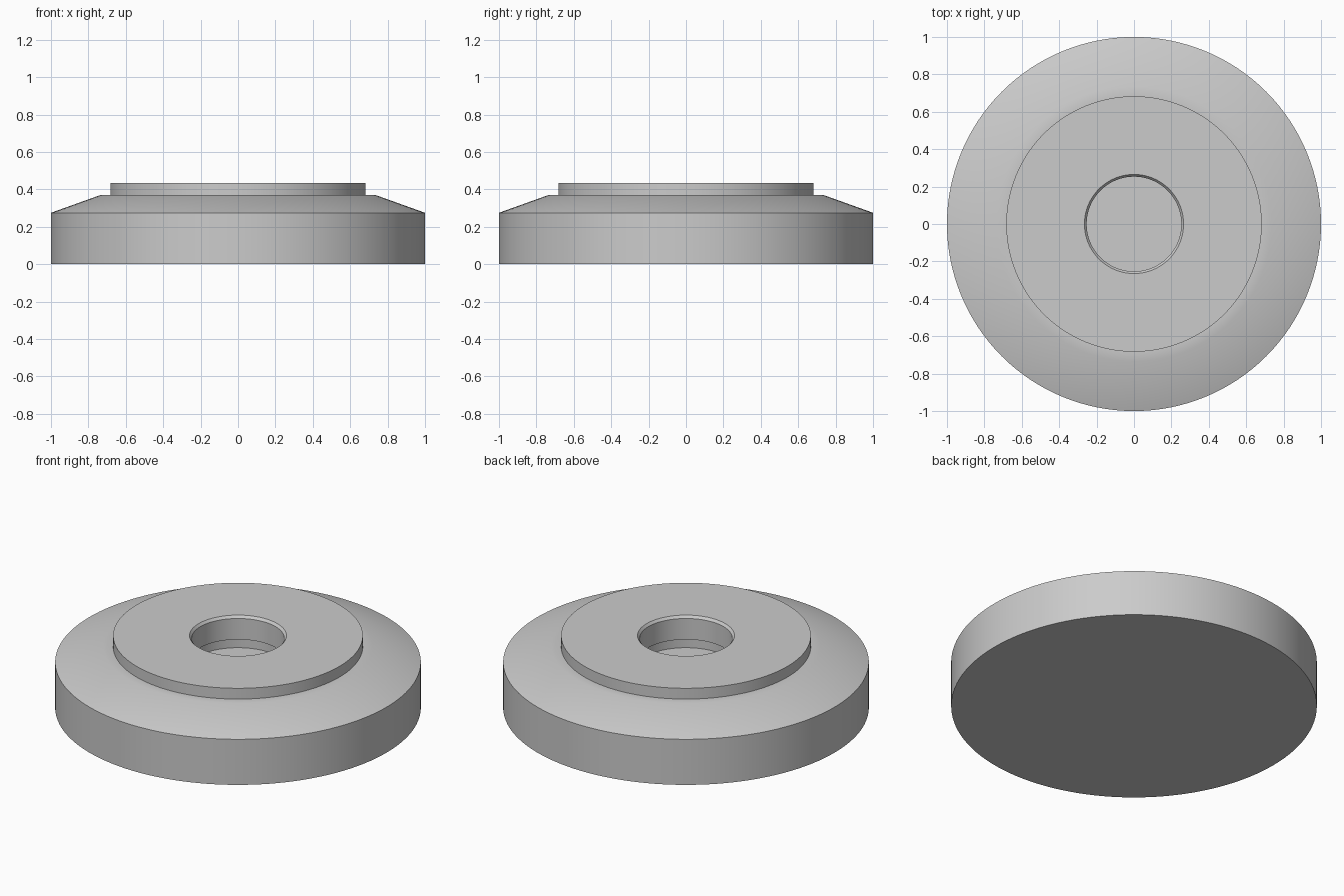
import bpy, bmesh, math

cube = bpy.data.objects.get("Cube")
if cube:
    bpy.data.objects.remove(cube, do_unlink=True)

SEGMENTS = 128

# Plain grey material
grey = bpy.data.materials.new("plain_grey")
grey.use_nodes = True
colour = (0.6, 0.6, 0.6, 1.0)
grey.diffuse_color = colour
grey.node_tree.nodes["Principled BSDF"].inputs["Base Color"].default_value = colour

# Half section (radius, height): base, rim, sloped shoulder, raised boss, blind bore
profile = [
    (0.0, 0.0), (1.0, 0.0), (1.0, 0.275),      # base and outer rim
    (0.735, 0.37), (0.683, 0.37),              # slope and narrow ledge
    (0.683, 0.435), (0.265, 0.435),            # boss
    (0.253, 0.42), (0.253, 0.293),             # chamfer and bore wall
    (0.272, 0.293), (0.272, 0.235),            # undercut groove
    (0.0, 0.235),                              # bore floor
]


def lathe(name, points, material):
    """Spin a half section around z into a closed solid."""
    bm = bmesh.new()
    verts = [bm.verts.new((r, 0, z)) for r, z in points]
    edges = [bm.edges.new(pair) for pair in zip(verts, verts[1:])]
    bmesh.ops.spin(bm, geom=verts + edges, cent=(0, 0, 0), axis=(0, 0, 1),
                   angle=math.tau, steps=SEGMENTS, use_merge=True)
    bmesh.ops.remove_doubles(bm, verts=bm.verts, dist=1e-5)
    bmesh.ops.recalc_face_normals(bm, faces=bm.faces)
    mesh = bpy.data.meshes.new(name)
    bm.to_mesh(mesh)
    bm.free()
    mesh.materials.append(material)
    obj = bpy.data.objects.new(name, mesh)
    bpy.context.collection.objects.link(obj)
    return obj


disc = lathe("stepped_disc", profile, grey)
bpy.ops.object.select_all(action="DESELECT")
disc.select_set(True)
bpy.context.view_layer.objects.active = disc
bpy.ops.object.shade_smooth_by_angle(angle=math.radians(30))
